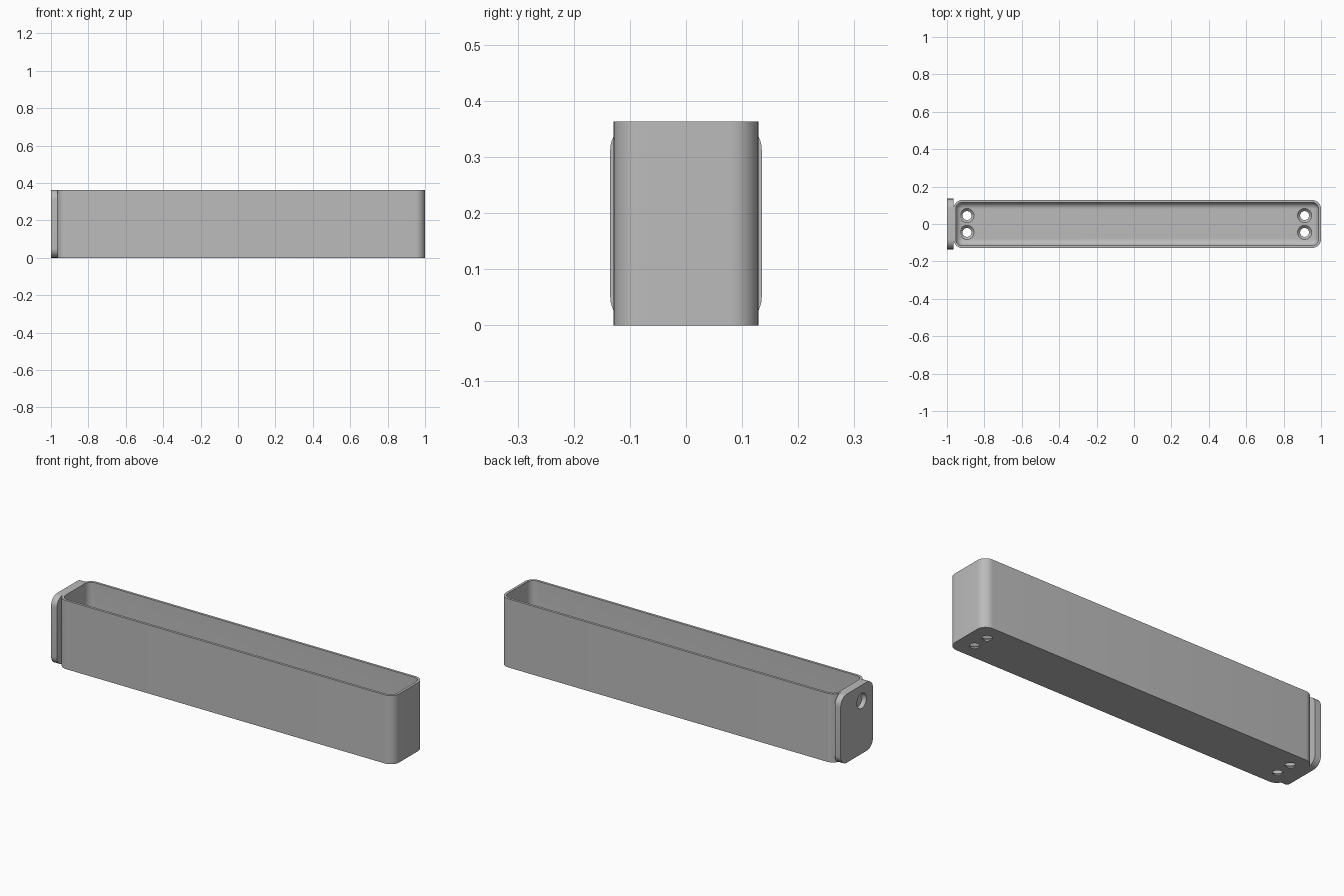
import bpy, bmesh, math

cube = bpy.data.objects.get("Cube")
if cube:
    bpy.data.objects.remove(cube, do_unlink=True)

GREY = (0.5, 0.5, 0.5, 1)
mat = bpy.data.materials.new("plain grey")
mat.use_nodes = True
mat.diffuse_color = GREY
mat.node_tree.nodes["Principled BSDF"].inputs["Base Color"].default_value = GREY

HEIGHT, LEFT, RIGHT, HALF_Y = 0.363, -0.966, 1.0, 0.129
WALL, FLOOR, CORNER, FILLET = 0.013, 0.02, 0.05, 0.035
MID = (LEFT + RIGHT) / 2


def rounded_rect(half_a, half_b, radius, steps=10):
    """Corner-rounded outline, counter-clockwise."""
    pts = []
    for i, (sa, sb) in enumerate([(1, 1), (-1, 1), (-1, -1), (1, -1)]):
        for k in range(steps + 1):
            t = (i + k / steps) * math.pi / 2
            pts.append((sa * (half_a - radius) + radius * math.cos(t),
                        sb * (half_b - radius) + radius * math.sin(t)))
    return pts


def loft(name, rings):
    """Skin a stack of equal-length rings and cap both ends."""
    bm = bmesh.new()
    loops = [[bm.verts.new(p) for p in ring] for ring in rings]
    n = len(loops[0])
    for a, b in zip(loops, loops[1:]):
        for i in range(n):
            j = (i + 1) % n
            bm.faces.new((a[i], a[j], b[j], b[i]))
    bm.faces.new(loops[0][::-1])
    bm.faces.new(loops[-1])
    bmesh.ops.recalc_face_normals(bm, faces=bm.faces)
    mesh = bpy.data.meshes.new(name)
    bm.to_mesh(mesh)
    bm.free()
    mesh.materials.append(mat)
    obj = bpy.data.objects.new(name, mesh)
    bpy.context.collection.objects.link(obj)
    return obj


def turned(name, profile, place):
    """Round solid from (radius, height) pairs, positioned by place(u, v, h)."""
    rings = []
    for r, h in profile:
        angles = [k * math.tau / 32 for k in range(32)]
        rings.append([place(r * math.cos(t), r * math.sin(t), h) for t in angles])
    return loft(name, rings)


def cut(target, cutter):
    cutter.hide_render = True
    mod = target.modifiers.new("cut", 'BOOLEAN')
    mod.operation, mod.solver, mod.object = 'DIFFERENCE', 'EXACT', cutter
    bpy.context.view_layer.objects.active = target
    bpy.ops.object.modifier_apply(modifier=mod.name)
    bpy.data.objects.remove(cutter, do_unlink=True)


# Open tray: outer wall, rim, inner wall, filleted floor
def tray_ring(inset, z):
    outline = rounded_rect((RIGHT - LEFT) / 2 - inset, HALF_Y - inset, CORNER - inset)
    return [(MID + a, b, z) for a, b in outline]


rings = [tray_ring(0, 0), tray_ring(0, HEIGHT), tray_ring(WALL, HEIGHT)]
for k in range(9):
    t = k / 8 * math.pi / 2
    rings.append(tray_ring(WALL + FILLET * (1 - math.cos(t)),
                           FLOOR + FILLET * (1 - math.sin(t))))
tray = loft("tray", rings)

# Countersunk screw holes through the floor
screw = [(0.024, -0.02), (0.024, 0.006), (0.038, FLOOR), (0.038, FLOOR + 0.02)]
for x in (-0.893, 0.912):
    for y in (-0.045, 0.045):
        cut(tray, turned("screw_cutter", screw,
                         lambda u, v, h, x=x, y=y: (x + u, y + v, h)))

# End plate with a round pocket in its outer face
outline = rounded_rect(0.135, HEIGHT / 2, 0.05)
plate = loft("end_plate", [[(x, a, HEIGHT / 2 + b) for a, b in outline]
                           for x in (-1.0, LEFT + 0.0005)])
cut(plate, turned("pocket_cutter", [(0.04, -1.02), (0.04, -0.975)],
                  lambda u, v, h: (h, -0.04 + u, 0.28 + v)))

for obj in (tray, plate):
    bpy.ops.object.select_all(action='DESELECT')
    obj.select_set(True)
    bpy.context.view_layer.objects.active = obj
    bpy.ops.object.shade_smooth_by_angle(angle=math.radians(30))
